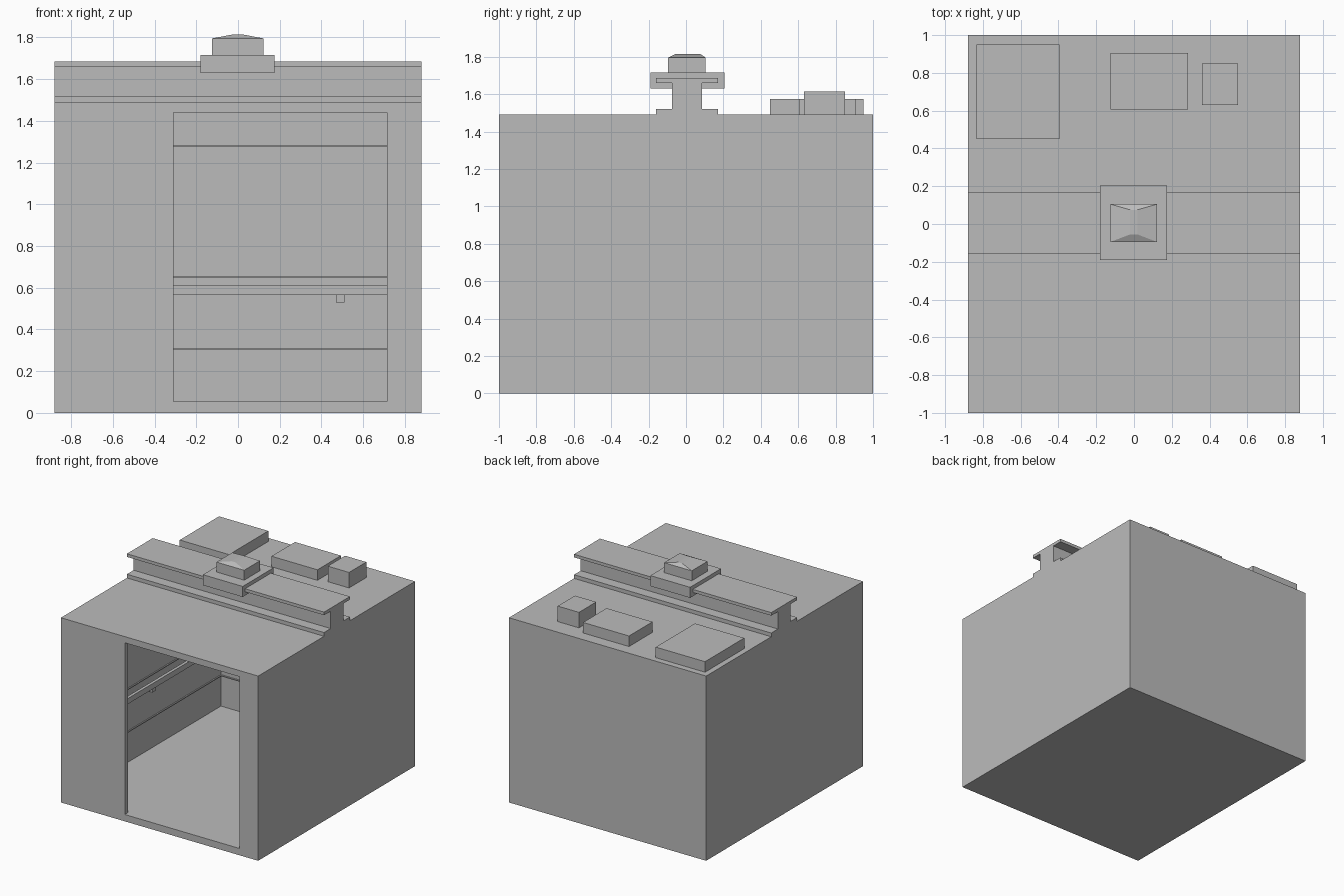
import bpy, bmesh

cube = bpy.data.objects.get("Cube")
if cube:
    bpy.data.objects.remove(cube, do_unlink=True)

grey = bpy.data.materials.new("plain_grey")
grey.use_nodes = True
colour = (0.5, 0.5, 0.5, 1)
grey.diffuse_color = colour
grey.node_tree.nodes["Principled BSDF"].inputs["Base Color"].default_value = colour


def finish(name, bm):
    bmesh.ops.recalc_face_normals(bm, faces=bm.faces)
    mesh = bpy.data.meshes.new(name)
    bm.to_mesh(mesh)
    bm.free()
    mesh.materials.append(grey)
    obj = bpy.data.objects.new(name, mesh)
    bpy.context.collection.objects.link(obj)
    return obj


def box(name, xs, ys, zs):
    bm = bmesh.new()
    bmesh.ops.create_cube(bm, size=1)
    for v in bm.verts:
        v.co = [r[0] if c < 0 else r[1] for c, r in zip(v.co, (xs, ys, zs))]
    return finish(name, bm)


def extrude_x(name, profile, x0, x1):
    bm = bmesh.new()
    face = bm.faces.new([bm.verts.new((x0, y, z)) for y, z in profile])
    new = bmesh.ops.extrude_face_region(bm, geom=[face])["geom"]
    for v in new:
        if isinstance(v, bmesh.types.BMVert):
            v.co.x = x1
    return finish(name, bm)


def cut(target, cutter):
    mod = target.modifiers.new("cut", 'BOOLEAN')
    mod.operation, mod.solver, mod.object = 'DIFFERENCE', 'EXACT', cutter
    bpy.context.view_layer.objects.active = target
    bpy.ops.object.modifier_apply(modifier=mod.name)
    bpy.data.objects.remove(cutter, do_unlink=True)


# Cabin shell with hollow room and off-centre doorway
W, ROOF, FLOOR, CEIL = 0.88, 1.49, 0.055, 1.44
IN, FRONT, BACK = 0.81, -0.96, 0.94
shell = box("cabin_shell", (-W, W), (-1, 1), (0, ROOF))
cut(shell, box("room_cutter", (-IN, IN), (FRONT, BACK), (FLOOR, CEIL)))
cut(shell, box("door_cutter", (-0.31, 0.715), (-1.1, -0.9), (FLOOR, CEIL)))


# Strips running around the two side walls and the back wall
def wall_strip(name, z0, z1, depth, gap=0.0):
    d = gap + depth
    box(name + "_right", (-IN + gap, -IN + d), (FRONT, BACK - d), (z0, z1))
    box(name + "_left", (IN - d, IN - gap), (FRONT, BACK - d), (z0, z1))
    box(name + "_back", (-IN + gap, IN - gap), (BACK - d, BACK - gap), (z0, z1))


for i, z in enumerate((0.305, 0.65, 1.28)):
    wall_strip(f"wall_trim_{i}", z - 0.004, z + 0.004, 0.01)
wall_strip("handrail", 0.565, 0.61, 0.025, 0.025)

# Handrail brackets
for i, x in enumerate((-0.49, 0.49)):
    box(f"back_bracket_{i}", (x - 0.02, x + 0.02), (BACK - 0.04, BACK), (0.53, 0.57))
for side, s in (("left", 1), ("right", -1)):
    xs = sorted((s * IN, s * (IN - 0.04)))
    box(f"{side}_bracket", xs, (0.01, 0.05), (0.53, 0.57))

# Roof I-beam, spanning the full width
half = [(0.165, ROOF), (0.165, 1.52), (0.08, 1.52), (0.08, 1.66), (0.165, 1.66), (0.165, 1.685)]
outline = half + [(-y, z) for y, z in reversed(half)]
extrude_x("roof_beam", [(y + 0.005, z) for y, z in outline], -W, W)

# Clamp around the beam with a tapered cap block
box("beam_clamp", (-0.18, 0.175), (-0.19, 0.205), (1.63, 1.715))
box("hitch_block", (-0.125, 0.122), (-0.095, 0.105), (1.715, 1.795))
cap = box("hitch_cap", (-0.125, 0.122), (-0.095, 0.105), (1.795, 1.815))
for v in cap.data.vertices:
    if v.co.z > 1.8:
        v.co.x = -0.02 if v.co.x < 0 else 0.018
        v.co.y = -0.055 if v.co.y < 0 else 0.075

# Equipment boxes on the rear of the roof
box("large_roof_box", (-0.835, -0.395), (0.45, 0.95), (ROOF, 1.575))
box("middle_roof_box", (-0.125, 0.285), (0.605, 0.905), (ROOF, 1.575))
box("small_roof_box", (0.36, 0.55), (0.63, 0.85), (ROOF, 1.615))
